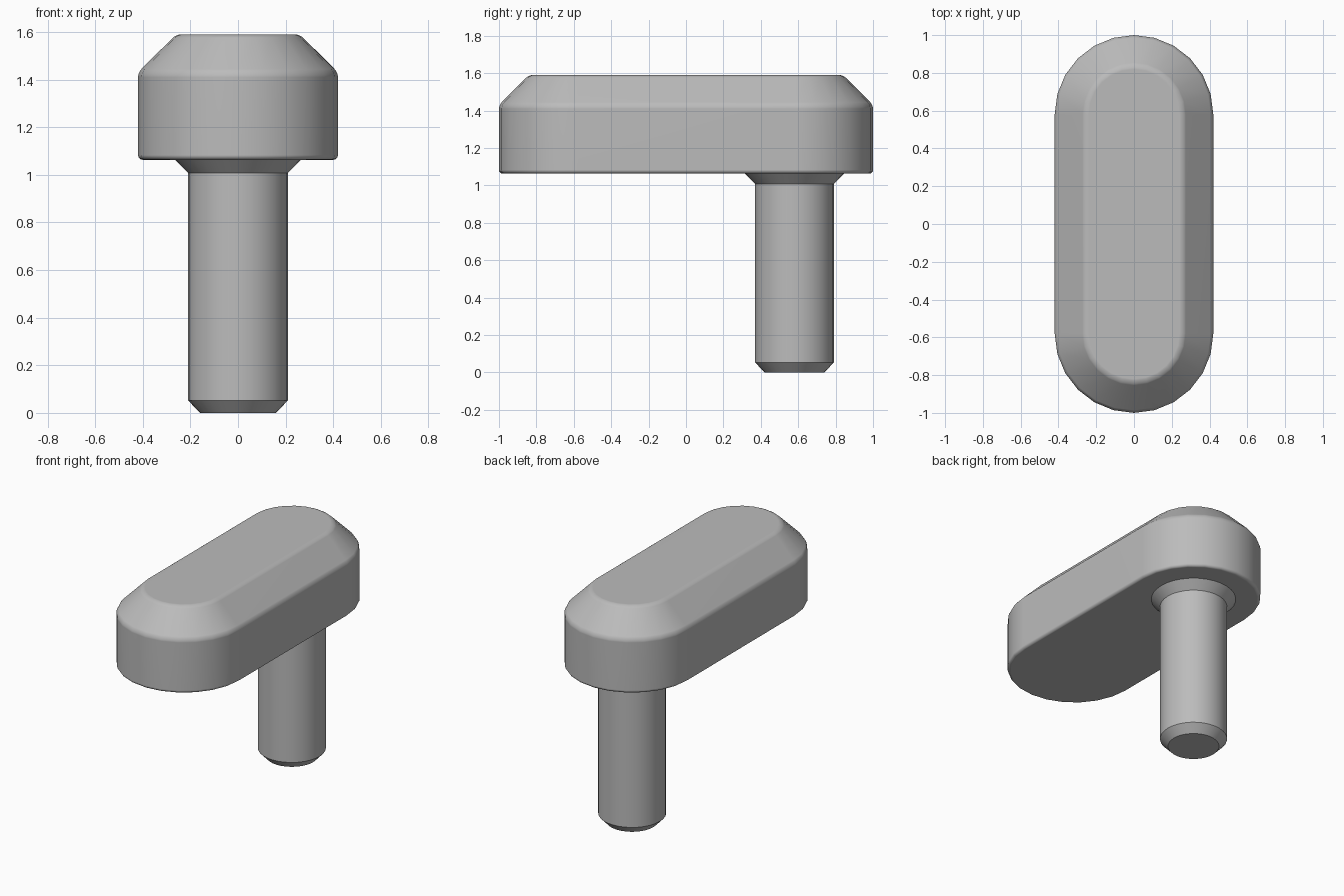
import bpy, bmesh, math

old = bpy.data.objects.get("Cube")
if old:
    bpy.data.objects.remove(old, do_unlink=True)

GREY = (0.5, 0.5, 0.5, 1)
metal = bpy.data.materials.new("grey metal")
metal.use_nodes = True
metal.diffuse_color = GREY
metal.node_tree.nodes["Principled BSDF"].inputs["Base Color"].default_value = GREY


def slot_outline(radius, half_length, steps):
    """Two half circles, joined by straight sides along y."""
    points = []
    for side in (1, -1):
        for i in range(steps + 1):
            a = math.pi * i / steps
            points.append((side * radius * math.cos(a),
                           side * (half_length + radius * math.sin(a))))
    return points


def loft(name, profile, half_length, centre_y, steps, bevel=0):
    """Stack slot or round outlines given as (radius, z) and cap both ends."""
    bm = bmesh.new()
    rings = [[bm.verts.new((x, y + centre_y, z))
              for x, y in slot_outline(radius, half_length, steps)]
             for radius, z in profile]
    n = len(rings[0])
    for low, high in zip(rings, rings[1:]):
        for i in range(n):
            j = (i + 1) % n
            bm.faces.new((low[i], low[j], high[j], high[i]))
    bm.faces.new(rings[0][::-1])
    bm.faces.new(rings[-1])
    bmesh.ops.remove_doubles(bm, verts=bm.verts, dist=0.0001)
    if bevel:
        edges = [e for e in bm.edges if e.calc_face_angle(0) > math.radians(25)]
        bmesh.ops.bevel(bm, geom=edges, offset=bevel, segments=4,
                        profile=0.5, affect='EDGES')
    bmesh.ops.recalc_face_normals(bm, faces=bm.faces)
    mesh = bpy.data.meshes.new(name)
    bm.to_mesh(mesh)
    bm.free()
    mesh.materials.append(metal)
    obj = bpy.data.objects.new(name, mesh)
    bpy.context.collection.objects.link(obj)
    bpy.ops.object.select_all(action='DESELECT')
    obj.select_set(True)
    bpy.context.view_layer.objects.active = obj
    bpy.ops.object.shade_smooth_by_angle(angle=math.radians(32))
    if bevel:
        weighted = obj.modifiers.new("flat face normals", 'WEIGHTED_NORMAL')
        weighted.keep_sharp = True
    return obj


# Long rounded head with a wide top chamfer and softened edges
loft("head", [(0.42, 1.063), (0.42, 1.43), (0.26, 1.59)],
     half_length=0.58, centre_y=0, steps=12, bevel=0.02)

# Round pin with a chamfered tip and a flared collar under the head
loft("pin", [(0.16, 0), (0.21, 0.053), (0.21, 1.008), (0.265, 1.063), (0.265, 1.08)],
     half_length=0, centre_y=0.58, steps=16)
